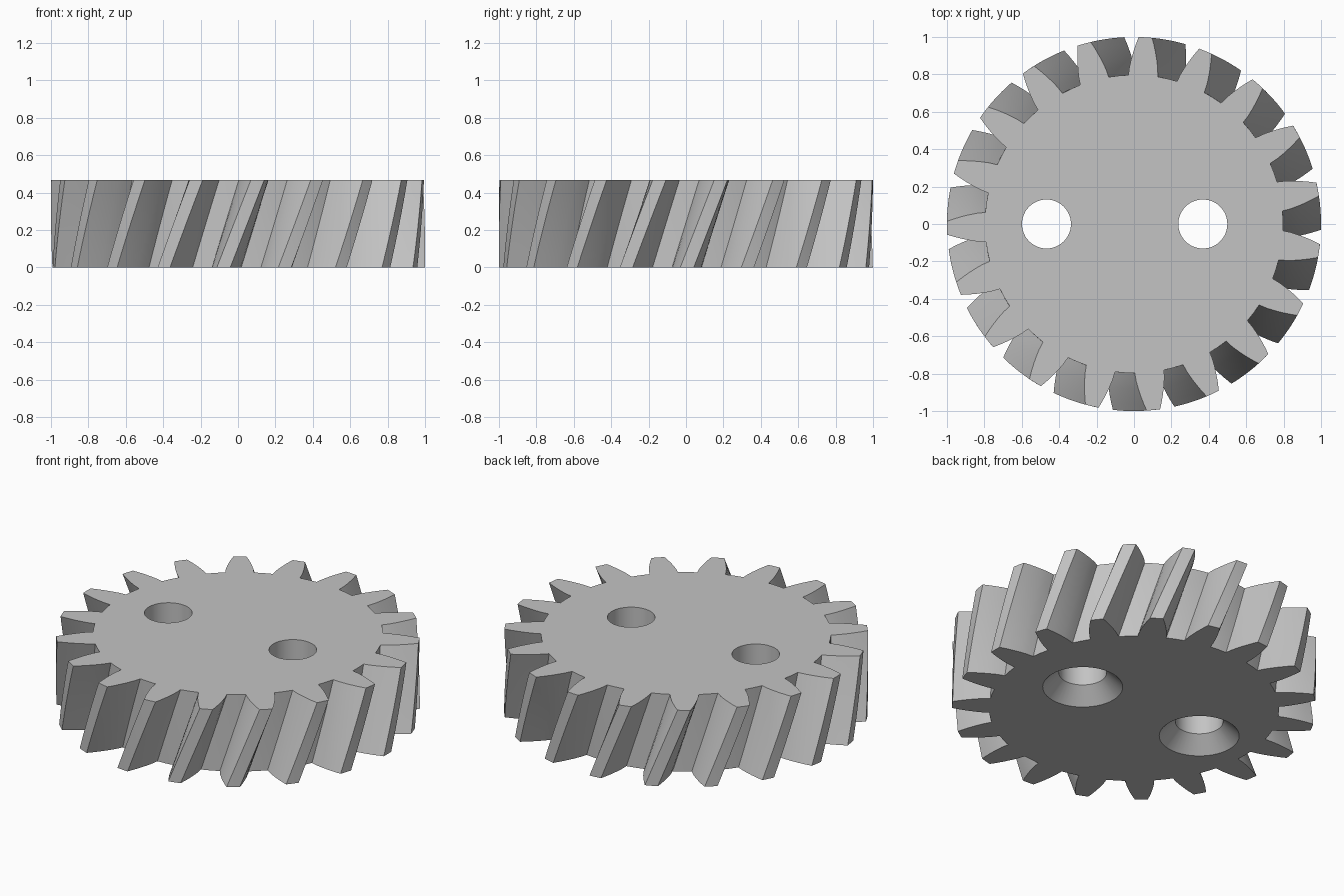
import bpy, bmesh
from math import sin, cos, radians, pi

if "Cube" in bpy.data.objects:
    bpy.data.objects.remove(bpy.data.objects["Cube"], do_unlink=True)

TEETH = 19
HEIGHT = 0.466
ROOT = 0.797
TWIST = radians(10.4)      # turn from bottom to top
TOP_TOOTH = radians(86.5)  # direction of one tooth on the top face
LAYERS = 8
# tooth flank: radius and half width
FLANK = [(ROOT, 0.079), (0.84, 0.076), (0.88, 0.069),
         (0.92, 0.060), (0.96, 0.049), (1.0, 0.036)]

steel = bpy.data.materials.new("light grey metal")
grey = (0.55, 0.55, 0.55, 1)
steel.diffuse_color = grey
steel.use_nodes = True
for node in steel.node_tree.nodes:
    if node.type == 'BSDF_PRINCIPLED':
        node.inputs["Base Color"].default_value = grey


def make_object(name, bm):
    bmesh.ops.recalc_face_normals(bm, faces=bm.faces)
    mesh = bpy.data.meshes.new(name)
    bm.to_mesh(mesh)
    bm.free()
    mesh.materials.append(steel)
    obj = bpy.data.objects.new(name, mesh)
    bpy.context.collection.objects.link(obj)
    return obj


def stack_rings(name, rings):
    """Join rings of points into a closed solid."""
    bm = bmesh.new()
    loops = [[bm.verts.new(p) for p in ring] for ring in rings]
    count = len(loops[0])
    for low, high in zip(loops, loops[1:]):
        for i in range(count):
            j = (i + 1) % count
            bm.faces.new((low[i], low[j], high[j], high[i]))
    bm.faces.new(loops[0][::-1])
    bm.faces.new(loops[-1])
    return make_object(name, bm)


def gear_outline():
    """Polar outline of the toothed section."""
    pitch = 2 * pi / TEETH
    tooth = [(r, -w / r) for r, w in FLANK] + [(1.0, 0)]
    tooth += [(r, w / r) for r, w in reversed(FLANK)]
    tooth.append((ROOT, pitch / 2))
    return [(r, a + k * pitch) for k in range(TEETH) for r, a in tooth]


# helical gear body
outline = gear_outline()
rings = []
for layer in range(LAYERS + 1):
    t = layer / LAYERS
    turn = TOP_TOOTH - TWIST * (1 - t)
    rings.append([(r * cos(a + turn), r * sin(a + turn), HEIGHT * t)
                  for r, a in outline])
gear = stack_rings("helical_gear", rings)

# round holes, countersunk from below
SIDES = 48
for x in (-0.468, 0.368):
    profile = [(0.27, -0.05), (0.131, 0.089), (0.131, HEIGHT + 0.05)]
    cutter = stack_rings("hole_cutter", [
        [(x + r * cos(2 * pi * i / SIDES), r * sin(2 * pi * i / SIDES), z)
         for i in range(SIDES)] for r, z in profile])
    cutter.hide_render = True
    cut = gear.modifiers.new("hole", 'BOOLEAN')
    cut.operation = 'DIFFERENCE'
    cut.solver = 'EXACT'
    cut.object = cutter
    bpy.context.view_layer.objects.active = gear
    bpy.ops.object.modifier_apply(modifier=cut.name)
    bpy.data.objects.remove(cutter, do_unlink=True)

# smooth flanks and bores, sharp rims
bpy.ops.object.select_all(action='DESELECT')
gear.select_set(True)
bpy.context.view_layer.objects.active = gear
bpy.ops.object.shade_smooth_by_angle(angle=radians(30))
